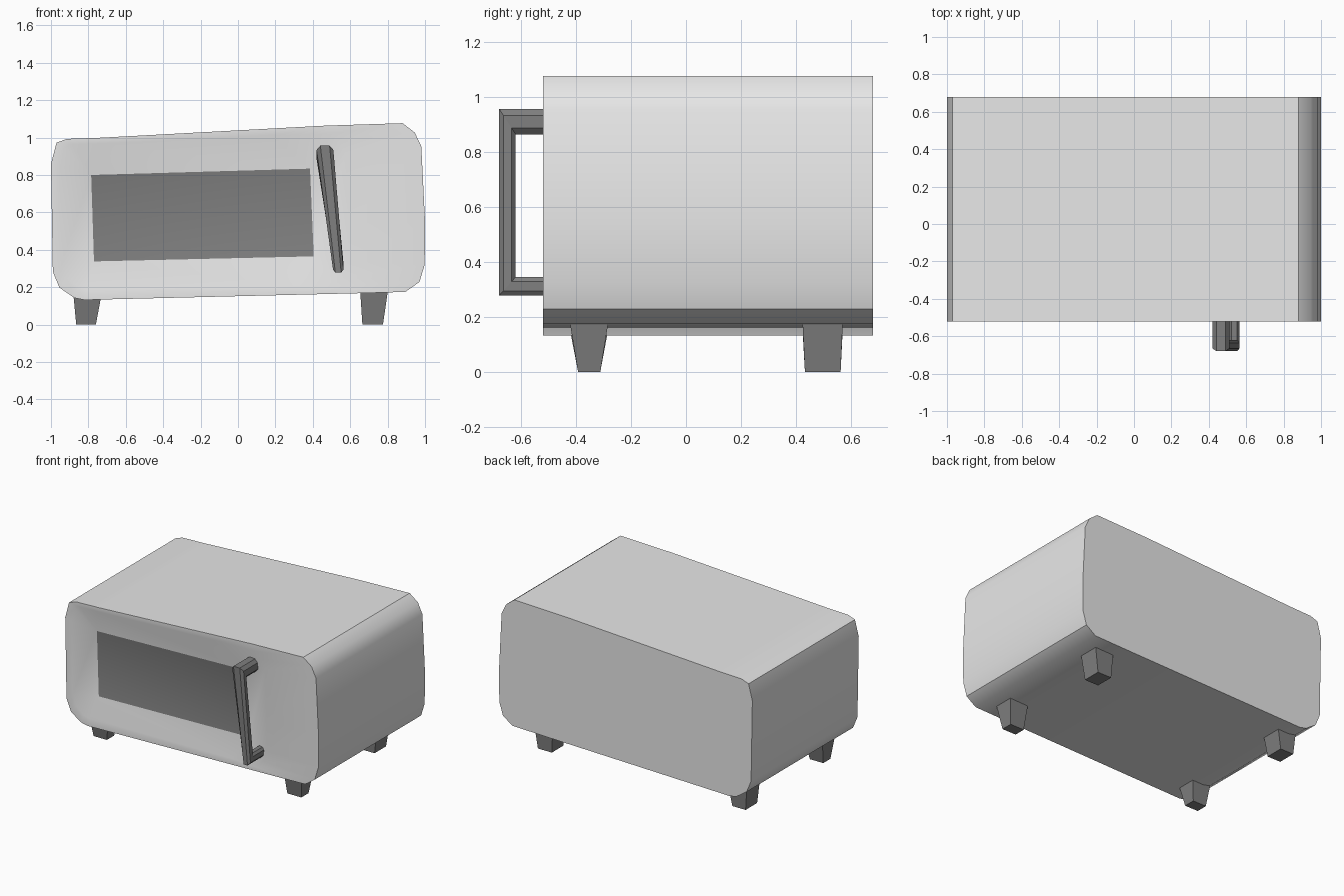
import bpy, bmesh
from mathutils import Vector

if "Cube" in bpy.data.objects:
    bpy.data.objects.remove(bpy.data.objects["Cube"])


def material(name, c):
    m = bpy.data.materials.new(name)
    m.diffuse_color = (c, c, c, 1)
    m.use_nodes = True
    m.node_tree.nodes["Principled BSDF"].inputs["Base Color"].default_value = m.diffuse_color
    return m


LIGHT = material("light grey", 0.8)
DARK = material("dark grey", 0.215)


def make_object(name, bm, mats, smooth=None):
    bmesh.ops.recalc_face_normals(bm, faces=bm.faces)
    me = bpy.data.meshes.new(name)
    bm.to_mesh(me)
    bm.free()
    ob = bpy.data.objects.new(name, me)
    bpy.context.collection.objects.link(ob)
    for m in mats:
        me.materials.append(m)
    if smooth:
        bpy.ops.object.select_all(action='DESELECT')
        ob.select_set(True)
        bpy.context.view_layer.objects.active = ob
        bpy.ops.object.shade_smooth_by_angle(angle=smooth)
    return ob


def ring(bm, pts):
    return [bm.verts.new(p) for p in pts]


def bridge(bm, a, b):
    n = len(a)
    for i in range(n):
        j = (i + 1) % n
        bm.faces.new((a[i], a[j], b[j], b[i]))


# body: slightly crooked rounded outline, extruded, with a dished door in front
FRONT, BACK, PANE = -0.52, 0.68, -0.47
outline = [(-0.97, 0.973), (-0.915, 0.993), (-0.74, 0.999), (0.47, 1.064), (0.88, 1.077),
           (0.945, 1.027), (0.98, 0.953), (1.0, 0.55), (0.998, 0.32), (0.97, 0.228),
           (0.895, 0.175), (0.65, 0.168), (-0.82, 0.132), (-0.875, 0.143),
           (-0.955, 0.198), (-0.99, 0.283), (-1.0, 0.86)]
bm = bmesh.new()
back = ring(bm, [(x, BACK, z) for x, z in outline])
front = ring(bm, [(x, FRONT, z) for x, z in outline])
rim = ring(bm, [(-0.18 + 0.77 * x, FRONT, 0.6 + 0.9 * (z - 0.6) - 0.012 * x)
                for x, z in outline])
bm.faces.new(back)
bridge(bm, back, front)
bridge(bm, front, rim)

# door dish slopes in from the rim to the four window corners
corners = ring(bm, [(-0.785, PANE, 0.8), (0.385, PANE, 0.834),
                    (0.405, PANE, 0.365), (-0.77, PANE, 0.338)])


def corner_for(x, z):
    if z > 0.6:
        return corners[0] if x < 0 else corners[1]
    return corners[3] if x < 0 else corners[2]


nearest = [corner_for(x, z) for x, z in outline]
n = len(outline)
for i in range(n):
    j = (i + 1) % n
    if nearest[i] == nearest[j]:
        bm.faces.new((rim[i], rim[j], nearest[i]))
    else:
        bm.faces.new((rim[i], rim[j], nearest[j], nearest[i]))
window = bm.faces.new(corners)
window.material_index = 1
make_object("oven_body_and_door", bm, (LIGHT, DARK), 0.6)

# handle: chamfered bar swept along a leaning bracket (outer yz, inner yz, x, half width)
stations = [((-0.48, 0.957), (-0.48, 0.864), 0.465, 0.045),
            ((-0.68, 0.957), (-0.62, 0.864), 0.465, 0.045),
            ((-0.68, 0.278), (-0.62, 0.345), 0.536, 0.028),
            ((-0.48, 0.278), (-0.48, 0.345), 0.536, 0.028)]
section = [(1, 0.5), (0.55, 1), (-0.55, 1), (-1, 0.5),
           (-1, -0.5), (-0.55, -1), (0.55, -1), (1, -0.5)]
bm = bmesh.new()
rings = []
for outer, inner, x, w in stations:
    o, i = Vector(outer), Vector(inner)
    mid, half = (o + i) / 2, (o - i) / 2
    rings.append(ring(bm, [(x + u * w, *(mid + half * v)) for u, v in section]))
for a, b in zip(rings, rings[1:]):
    bridge(bm, a, b)
bm.faces.new(rings[0])
bm.faces.new(rings[-1])
make_object("door_handle", bm, (DARK,))

# four tapered feet: top and bottom x ranges, top and bottom y ranges, top height
SIDES = {"left": ((-0.88, -0.73), (-0.865, -0.76), 0.16),
         "right": ((0.653, 0.802), (0.665, 0.775), 0.185)}
ENDS = {"front": ((-0.424, -0.282), (-0.393, -0.312)),
        "back": ((0.424, 0.571), (0.433, 0.563))}
for side, (xt, xb, top) in SIDES.items():
    for end, (yt, yb) in ENDS.items():
        bm = bmesh.new()
        levels = []
        for xs, ys, z in ((xb, yb, 0), (xt, yt, top)):
            levels.append(ring(bm, [(xs[0], ys[0], z), (xs[1], ys[0], z),
                                    (xs[1], ys[1], z), (xs[0], ys[1], z)]))
            bm.faces.new(levels[-1])
        bridge(bm, *levels)
        make_object(f"{end}_{side}_foot", bm, (DARK,))
